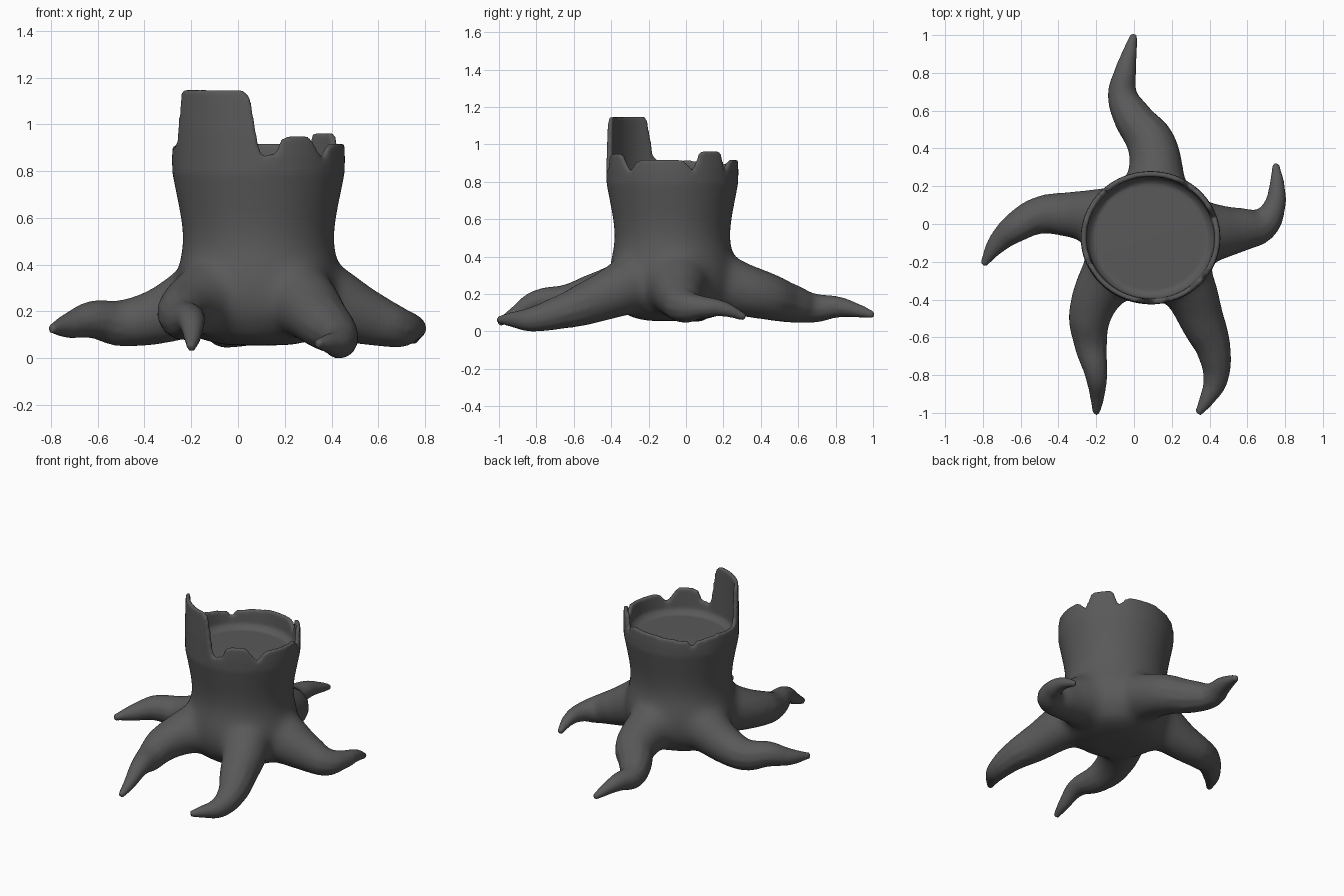
import bpy, bmesh, math
from math import cos, sin, radians

cube = bpy.data.objects.get("Cube")
if cube:
    bpy.data.objects.remove(cube, do_unlink=True)

CX, CY, Y_SCALE = 0.0875, -0.073, 0.955

bark = bpy.data.materials.new("dark_grey_bark")
bark.use_nodes = True
bark.diffuse_color = (0.1, 0.1, 0.1, 1)
bark.node_tree.nodes["Principled BSDF"].inputs["Base Color"].default_value = (0.1, 0.1, 0.1, 1)

# Root centre lines: x, y, z, radius from trunk to tip
roots = {
    "back": [(.11, .0, .33, .17), (.115, .18, .26, .165), (.1, .4, .195, .137), (-.01, .57, .147, .103),
             (-.06, .68, .125, .08), (-.045, .81, .13, .058), (-.02, .92, .11, .037), (0, 1.005, .087, .019)],
    "right": [(-.02, .03, .33, .17), (-.21, .04, .235, .152), (-.35, .05, .175, .125), (-.5, .045, .15, .1),
              (-.62, -.015, .165, .082), (-.72, -.1, .14, .056), (-.8, -.217, .125, .019)],
    "front_right": [(.01, -.12, .33, .17), (-.15, -.3, .25, .155), (-.23, -.48, .2, .118), (-.23, -.63, .165, .09),
                    (-.2, -.8, .16, .06), (-.195, -.92, .09, .038), (-.2, -1.005, .042, .019)],
    "front_left": [(.15, -.15, .33, .17), (.285, -.33, .235, .155), (.355, -.5, .16, .125), (.425, -.68, .1, .09),
                   (.43, -.83, .063, .066), (.385, -.93, .063, .041), (.338, -1.005, .063, .019)],
    "left": [(.18, -.05, .33, .17), (.41, -.045, .23, .165), (.56, -.03, .17, .124), (.68, .0, .133, .091),
             (.742, .09, .13, .06), (.757, .2, .12, .042), (.75, .318, .073, .019)],
}

# Broken rim: angle and height of each tooth and notch
teeth = [(-168, .9), (-162, .93), (-156, 1.12), (-153, 1.145), (-101, 1.14), (-96, 1.11), (-90, .9), (-87, .86),
         (-78, .87), (-74, .93), (-68, .945), (-54, .945), (-50, .92), (-41, .85), (-34, .9), (-28, .915),
         (10, .91), (19, .855), (25, .94), (28, .96), (46, .96), (49, .94), (54, .85), (61, .9), (67, .915),
         (98, .91), (130, .89), (135, .85), (140, .89), (165, .91), (192, .9)]
edge = []
for (a0, h0), (a1, h1) in zip(teeth, teeth[1:]):
    cuts = max(1, round((a1 - a0) / 5))
    edge += [(radians(a0 + (a1 - a0) * i / cuts), h0 + (h1 - h0) * i / cuts) for i in range(cuts)]

# Trunk outline: height and radius
outline = [(.055, .15), (.085, .27), (.18, .34), (.28, .36), (.36, .35), (.43, .333), (.5, .322),
           (.6, .332), (.7, .35), (.8, .37), (.9, .37), (1.15, .366)]


def trunk_radius(z):
    for (z0, r0), (z1, r1) in zip(outline, outline[1:]):
        if z <= z1:
            return r0 + (r1 - r0) * (z - z0) / (z1 - z0)
    return outline[-1][1]


def trunk_ring(bm, height, inset):
    verts = []
    for a, top in edge:
        z = height(top)
        r = trunk_radius(z) - inset
        verts.append(bm.verts.new((CX + r * cos(a), CY + Y_SCALE * r * sin(a), z)))
    return verts


def bridge(bm, low, high):
    for i in range(len(low)):
        j = (i + 1) % len(low)
        bm.faces.new((low[i], low[j], high[j], high[i]))


# Trunk with a hollow, jagged top
bm = bmesh.new()
levels = [(lambda t, z=z: z, 0) for z, r in outline if z < .75]
levels += [(lambda t: .79, 0), (lambda t: (.79 + t) / 2, 0), (lambda t: t + .005, .002),
           (lambda t: t + .005, .029), (lambda t: (.82 + t) / 2, .033), (lambda t: .81, .036), (lambda t: .78, .06)]
rings = [trunk_ring(bm, height, inset) for height, inset in levels]
for low, high in zip(rings, rings[1:]):
    bridge(bm, low, high)
bm.faces.new(rings[0][::-1])
# Sunken wood floor
hub = bm.verts.new((CX, CY, .785))
floor = rings[-1]
for i, v in enumerate(floor):
    bm.faces.new((v, floor[(i + 1) % len(floor)], hub))

# Tapered roots, merged into the same mesh
for name, path in roots.items():
    curve = bpy.data.curves.new(name + "_root_path", "CURVE")
    curve.dimensions = "3D"
    curve.bevel_depth = 1
    curve.bevel_resolution = 4
    curve.resolution_u = 6
    curve.use_fill_caps = True
    spline = curve.splines.new("BEZIER")
    spline.bezier_points.add(len(path) - 1)
    for point, (x, y, z, r) in zip(spline.bezier_points, path):
        point.co = (x, y, z)
        point.radius = r
        point.handle_left_type = point.handle_right_type = "AUTO"
    helper = bpy.data.objects.new(name + "_root_helper", curve)
    bpy.context.scene.collection.objects.link(helper)
    bpy.context.view_layer.update()
    tube = bpy.data.meshes.new_from_object(helper.evaluated_get(bpy.context.evaluated_depsgraph_get()))
    bm.from_mesh(tube)
    bpy.data.objects.remove(helper, do_unlink=True)
    bpy.data.meshes.remove(tube)
bmesh.ops.remove_doubles(bm, verts=bm.verts[:], dist=0.0005)
bmesh.ops.recalc_face_normals(bm, faces=bm.faces[:])
mesh = bpy.data.meshes.new("stump_with_roots")
bm.to_mesh(mesh)
bm.free()
stump = bpy.data.objects.new("stump_with_roots", mesh)
bpy.context.scene.collection.objects.link(stump)
stump.data.materials.append(bark)
bpy.ops.object.select_all(action="DESELECT")
stump.select_set(True)
bpy.context.view_layer.objects.active = stump

# Fuse everything into one skin
remesh = stump.modifiers.new("Fuse", "REMESH")
remesh.mode = "VOXEL"
remesh.voxel_size = 0.011
bpy.ops.object.convert(target="MESH")

# Soften strongly where the roots flare out of the trunk, lightly elsewhere
flare = stump.vertex_groups.new(name="root_flare")
for v in stump.data.vertices:
    reach = math.hypot(v.co.x - CX, v.co.y - CY)
    weight = min(1, max(0, (.6 - reach) / .15)) * min(1, max(0, (.7 - v.co.z) / .15))
    if weight > 0:
        flare.add([v.index], weight, "REPLACE")
for label, rounds, group in (("Flare", 150, flare.name), ("Soften", 5, "")):
    smooth = stump.modifiers.new(label, "SMOOTH")
    smooth.factor = 0.5
    smooth.iterations = rounds
    smooth.vertex_group = group
bpy.ops.object.convert(target="MESH")
stump.data.shade_smooth()
